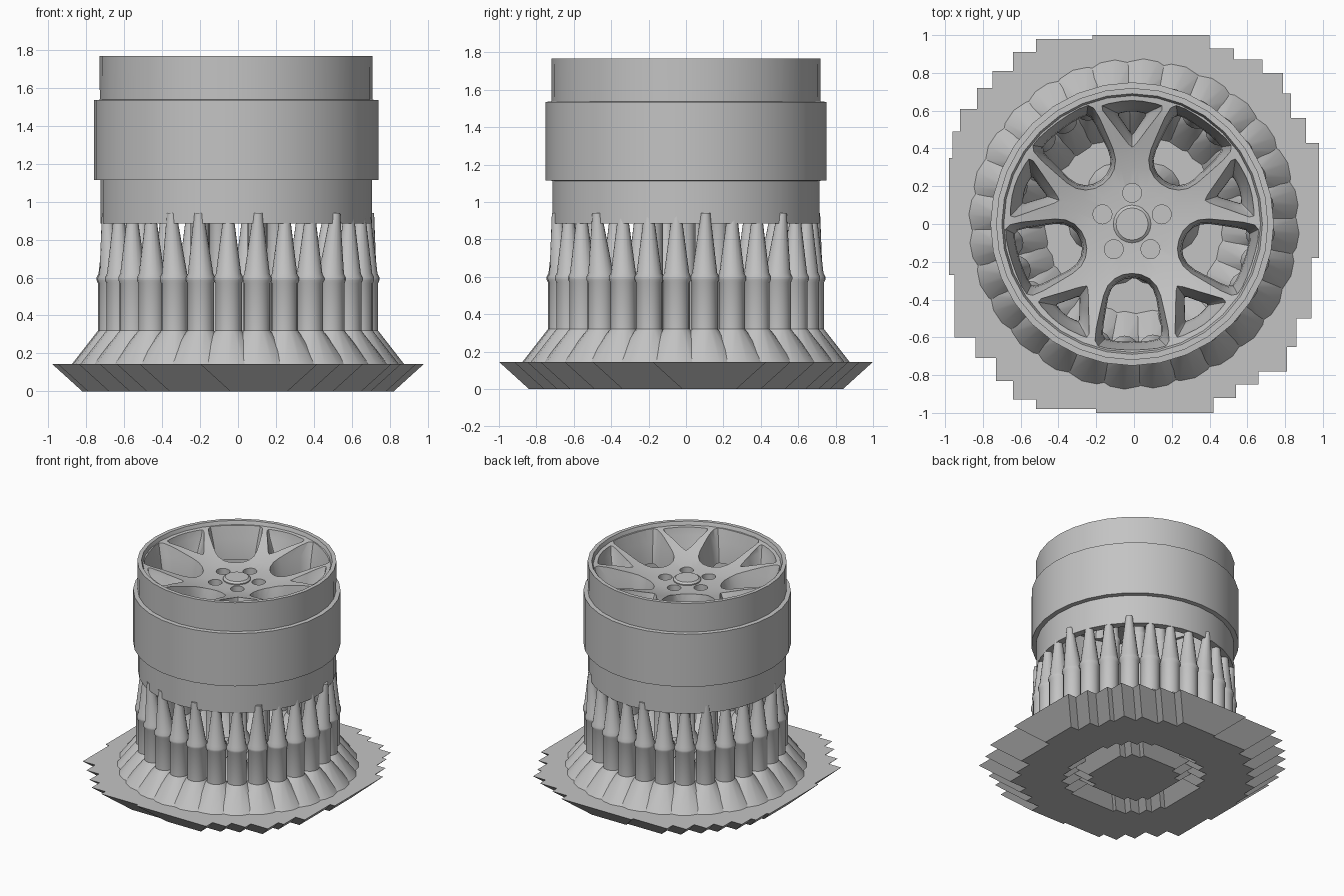
import bpy, bmesh, math
from math import sin, cos, pi, radians
from mathutils import Vector, Matrix

cube = bpy.data.objects.get("Cube")
if cube:
    bpy.data.objects.remove(cube, do_unlink=True)

grey = bpy.data.materials.new("plain_grey")
grey.use_nodes = True
grey.diffuse_color = (0.55, 0.55, 0.55, 1)
grey.node_tree.nodes["Principled BSDF"].inputs["Base Color"].default_value = (0.55, 0.55, 0.55, 1)


def make(name, bm, smooth=None):
    """Turn a bmesh into a named grey object."""
    bmesh.ops.recalc_face_normals(bm, faces=bm.faces)
    mesh = bpy.data.meshes.new(name)
    bm.to_mesh(mesh)
    bm.free()
    mesh.materials.append(grey)
    obj = bpy.data.objects.new(name, mesh)
    bpy.context.collection.objects.link(obj)
    if smooth:
        shade(obj, smooth)
    return obj


def shade(obj, angle):
    bpy.ops.object.select_all(action='DESELECT')
    obj.select_set(True)
    bpy.context.view_layer.objects.active = obj
    bpy.ops.object.shade_smooth_by_angle(angle=radians(angle))


def loft(bm, rings, closed=False):
    """Bridge a list of equal-length point rings, capped unless closed."""
    loops = [[bm.verts.new(p) for p in ring] for ring in rings]
    pairs = list(zip(loops, loops[1:]))
    if closed:
        pairs.append((loops[-1], loops[0]))
    n = len(loops[0])
    for a, b in pairs:
        for i in range(n):
            j = (i + 1) % n
            bm.faces.new((a[i], a[j], b[j], b[i]))
    if not closed:
        bm.faces.new(loops[0])
        bm.faces.new(loops[-1])


def circle(r, z, n, cx=0, cy=0):
    return [(cx + r * cos(2 * pi * i / n), cy + r * sin(2 * pi * i / n), z) for i in range(n)]


def cut(target, cutter):
    mod = target.modifiers.new("cut", 'BOOLEAN')
    mod.operation = 'DIFFERENCE'
    mod.solver = 'EXACT'
    mod.object = cutter
    bpy.context.view_layer.objects.active = target
    bpy.ops.object.modifier_apply(modifier=mod.name)
    bpy.data.objects.remove(cutter, do_unlink=True)


# ---- Raft: stepped slab whose sides flare outward -------------------------
def staircase(corners):
    """Stepped outline from the outer corners of each quadrant, counter-clockwise."""
    signs = [(1, 1), (-1, 1), (-1, -1), (1, -1)]
    points = []
    for (sx, sy), quad in zip(signs, corners):
        run = []
        for k, (x, y) in enumerate(quad):
            run.append((sx * x, sy * y))
            if k + 1 < len(quad):
                run.append((sx * x, sy * quad[k + 1][1]))
        points += run if sx * sy < 0 else run[::-1]
    return points


def flare(points, off, z):
    """Move each quadrant diagonally outward by off."""
    return [(x + off * math.copysign(1, x), y + off * math.copysign(1, y), z) for x, y in points]


# each quadrant runs from the y side to the x side
back_left = [(.40, 1), (.53, .93), (.68, .87), (.79, .80), (.83, .69), (.91, .56), (.98, .43)]
back_right = [(.22, 1), (.52, .98), (.64, .91), (.75, .81), (.83, .72), (.92, .61), (.96, .49), (.98, .35)]
front_right = [(.20, 1), (.52, .98), (.64, .93), (.73, .83), (.84, .71), (.95, .60), (.98, .27)]
front_left = [(.42, 1), (.54, .92), (.66, .85), (.81, .78), (.86, .65), (.94, .50), (.98, .18)]
outline = staircase([back_left, back_right, front_right, front_left])
RAFT = .145

bm = bmesh.new()
loft(bm, [flare(outline, -.16, 0), flare(outline, 0, RAFT)])
raft = make("raft", bm)

# groove under the raft, with a central island standing in it
hole = staircase([[(.20, .47), (.29, .44), (.37, .38), (.42, .30), (.46, .20)]] * 4)
bm = bmesh.new()
loft(bm, [flare(hole, .02, -.02), flare(hole, -.11, .1)])
cut(raft, make("groove_cutter", bm))
island = staircase([[(.15, .29), (.23, .25), (.28, .18)]] * 4)
bm = bmesh.new()
loft(bm, [flare(island, 0, 0), flare(island, .12, .11)])
make("raft_island", bm)

# ---- Supports: flared foot, shaft, collar and leaning pointed tip ---------
def support(bm, angle, dist, tip_dist, top, collar, foot, width):
    sections = [(foot, RAFT - .005, 0), (width, .32, 0), (width, collar - .02, 0), (width + .007, collar - .005, 0),
                (width + .007, collar + .01, 0), (width - .003, collar + .03, 0), (.025, top, 1)]
    rings = []
    for r, z, lean in sections:
        d = dist + (tip_dist - dist) * lean
        rings.append(circle(r, z, 16, d * cos(angle), d * sin(angle)))
    loft(bm, rings)


# a few tips stand proud of the barrel
COUNT = 28
PROUD = {0, 3, 7, 10, 14, 17, 21, 25, 26}
bm = bmesh.new()
for i in range(COUNT):
    tip = .7 if i in PROUD else .675
    support(bm, radians(-81.4) + 2 * pi * i / COUNT, .67, tip, .94, .59, .21, .07)
make("rim_supports", bm, 30)

bm = bmesh.new()
for i in range(6):
    support(bm, pi * i / 3, .2, .2, 1.4, 1.06, .15, .05)
make("hub_supports", bm, 30)

# ---- Wheel barrel: lathed profile with a raised middle band ---------------
CX = -.01
profile = [(.715, .885), (.715, 1.113), (.75, 1.115), (.75, 1.535), (.718, 1.537), (.72, 1.767),
           (.69, 1.767), (.678, 1.735), (.66, 1.6), (.66, .885)]
bm = bmesh.new()
loft(bm, [circle(r, z, 32, CX) for r, z in profile], closed=True)
make("wheel_barrel", bm, 25)

# ---- Wheel face: dished disc cut into five forked spokes ------------------
dish = [(.02, 1.35), (.25, 1.36), (.45, 1.44), (.685, 1.50),
        (.685, 1.74), (.64, 1.735), (.55, 1.712), (.42, 1.67), (.3, 1.635), (.2, 1.62), (.02, 1.62)]
bm = bmesh.new()
loft(bm, [circle(r, z, 64) for r, z in dish])
face = make("wheel_face", bm)


def mirrored(half):
    """Close a half outline, given on one side of the radial axis."""
    return half + [(u, -v) for u, v in reversed(half) if v > 0]


def tapered_cutter(bm, outline, angle, centre, levels):
    """Opening through the disc, narrowing as it goes down."""
    turn = Matrix.Rotation(angle, 4, 'Z')
    rings = [[turn @ Vector((centre + (u - centre) * s, v * s, z)) for u, v in outline] for z, s in levels]
    loft(bm, rings)


window = mirrored([(.255, 0), (.262, .05), (.285, .095), (.325, .13), (.38, .15), (.45, .162),
                   (.55, .178), (.605, .18), (.63, .165), (.642, .12), (.648, .06), (.65, 0)])
fork = mirrored([(.39, 0), (.41, .02), (.50, .08), (.60, .15), (.622, .15), (.632, .12), (.645, .05), (.648, 0)])
bm = bmesh.new()
for i in range(5):
    spoke = pi / 2 + 2 * pi * i / 5
    tapered_cutter(bm, window, spoke + pi / 5, .46, [(1.25, .84), (1.46, .85), (1.55, .89), (1.64, .98), (1.8, 1.16)])
    tapered_cutter(bm, fork, spoke, .55, [(1.25, .42), (1.52, .48), (1.6, .65), (1.68, .95), (1.8, 1.18)])
    # bolt recess
    loft(bm, [circle(.05, z, 24, .165 * cos(spoke), .165 * sin(spoke)) for z in (1.56, 1.7)])
cut(face, make("opening_cutter", bm))
face.location.x = CX
shade(face, 35)

# ---- Centre cap -----------------------------------------------------------
bm = bmesh.new()
loft(bm, [circle(r, z, 20, CX) for r, z in [(.1, 1.58), (.1, 1.628), (.085, 1.64)]])
make("centre_cap", bm, 30)
